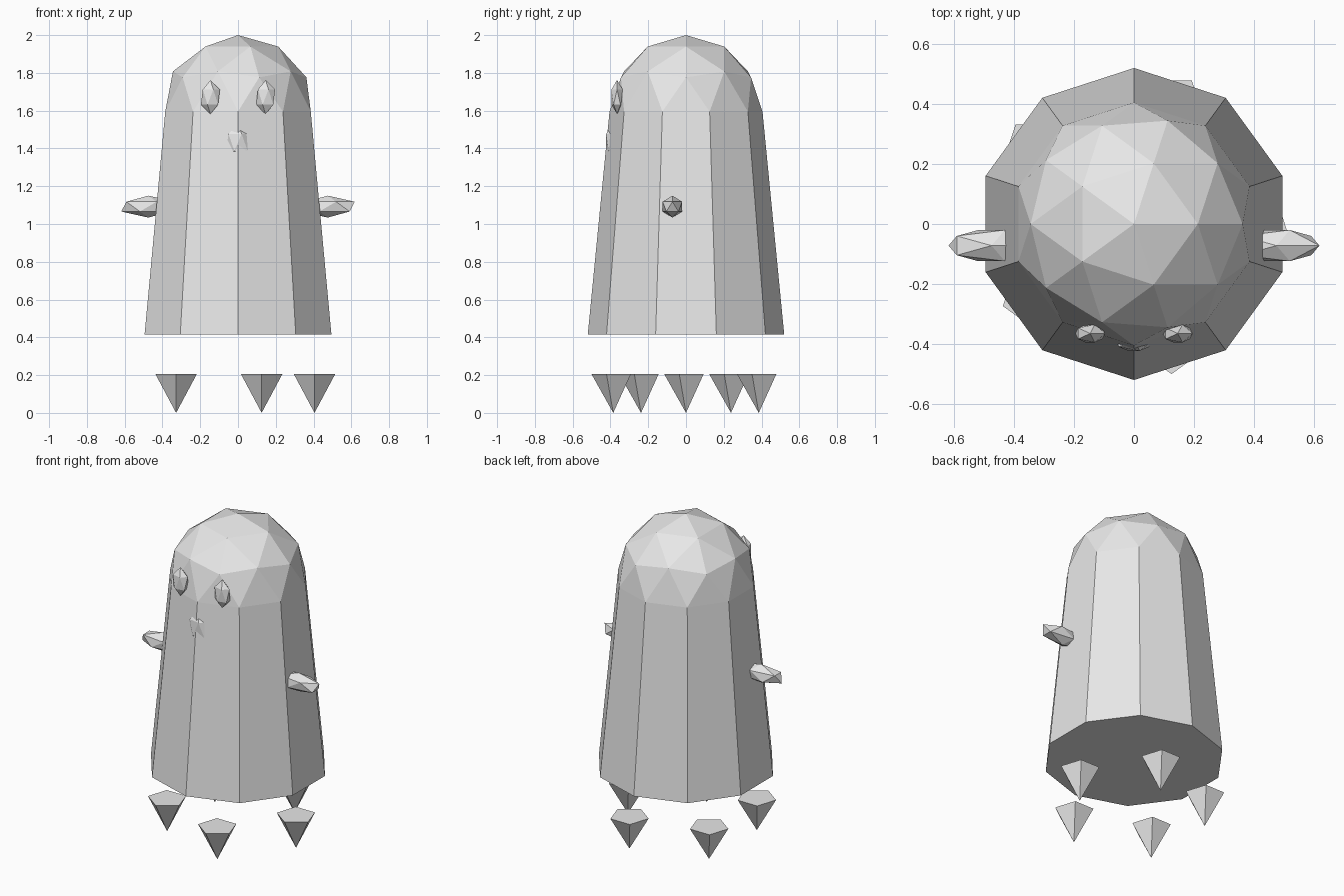
import bpy
import bmesh
from math import cos, sin, radians, pi
from mathutils import Matrix, Vector

cube = bpy.data.objects.get("Cube")
if cube:
    bpy.data.objects.remove(cube, do_unlink=True)

# One pale grey for every part
GREY = (0.8, 0.8, 0.8, 1.0)
grey = bpy.data.materials.new("pale_grey")
grey.use_nodes = True
grey.diffuse_color = GREY
grey.node_tree.nodes["Principled BSDF"].inputs["Base Color"].default_value = GREY


def finish(bm, name, location=(0, 0, 0)):
    """Turn a bmesh into a flat-shaded, coloured object."""
    bmesh.ops.recalc_face_normals(bm, faces=bm.faces[:])
    mesh = bpy.data.meshes.new(name)
    bm.to_mesh(mesh)
    bm.free()
    mesh.materials.append(grey)
    obj = bpy.data.objects.new(name, mesh)
    obj.location = location
    bpy.context.collection.objects.link(obj)
    return obj


def blob(name, location, scale):
    """Stretched twenty-sided ball."""
    bm = bmesh.new()
    bmesh.ops.create_icosphere(bm, subdivisions=1, radius=1)
    bmesh.ops.scale(bm, vec=scale, verts=bm.verts[:])
    return finish(bm, name, location)


# Body: faceted dome whose ten-sided rim flares down to a closed hem
DOME_Z, DOME_R, HEM_Z, HEM_R = 1.595, 0.405, 0.415, 0.52
bm = bmesh.new()
bmesh.ops.create_icosphere(bm, subdivisions=2, radius=DOME_R)
lower = [v for v in bm.verts if v.co.z < -0.01]
bmesh.ops.delete(bm, geom=lower, context="VERTS")
rim = [e for e in bm.edges if e.is_boundary]
skirt = bmesh.ops.extrude_edge_only(bm, edges=rim)["geom"]
flare = HEM_R / DOME_R
for v in (g for g in skirt if isinstance(g, bmesh.types.BMVert)):
    v.co = Vector((v.co.x * flare, v.co.y * flare, HEM_Z - DOME_Z))
hem = [e for e in bm.edges if e.is_boundary]
bmesh.ops.contextual_create(bm, geom=hem)
finish(bm, "body", (0, 0, DOME_Z))

# Eyes and arms on both sides
for side, sign in (("left", 1), ("right", -1)):
    blob(side + "_eye", (sign * 0.146, -0.365, 1.672), (0.056, 0.035, 0.09))
    blob(side + "_arm", (sign * 0.475, -0.072, 1.092), (0.16, 0.061, 0.058))

# Mouth, mostly sunk into the front ridge
blob("mouth", (0, -0.388, 1.432), (0.07, 0.041, 0.1))

# Ring of five floating spikes, points down
SPIKE_H = 0.205
for i in range(5):
    angle = radians(72 * i)
    bm = bmesh.new()
    bmesh.ops.create_cone(bm, cap_ends=True, segments=5, radius1=0.115,
                          radius2=0, depth=SPIKE_H)
    bmesh.ops.remove_doubles(bm, verts=bm.verts[:], dist=0.0001)
    # Turn one corner of the base to the front
    base = max(bm.verts, key=lambda v: v.co.xy.length)
    turn = -pi / 2 - Vector((1, 0)).angle_signed(base.co.xy) * -1
    bmesh.ops.rotate(bm, matrix=Matrix.Rotation(turn, 3, "Z"), verts=bm.verts[:])
    bmesh.ops.scale(bm, vec=(1, 1, -1), verts=bm.verts[:])
    finish(bm, f"spike_{i + 1}", (0.405 * cos(angle), 0.405 * sin(angle), SPIKE_H / 2))
